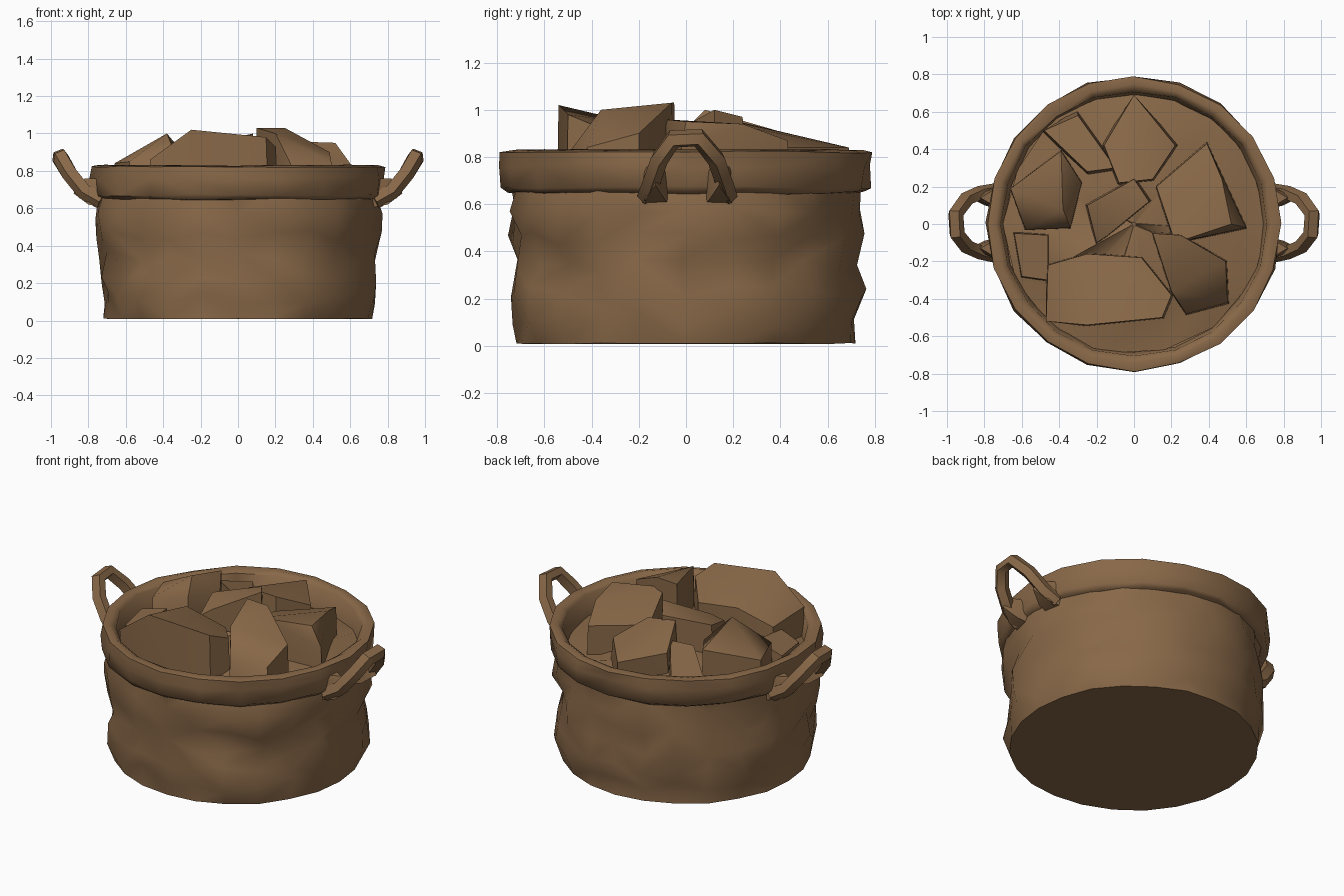
import bpy, bmesh, math, random
from mathutils import Vector

if "Cube" in bpy.data.objects:
    bpy.data.objects.remove(bpy.data.objects["Cube"])

random.seed(4)
brown = bpy.data.materials.new("brown")
brown.diffuse_color = (0.25, 0.14, 0.065, 1)
brown.use_nodes = True
brown.node_tree.nodes["Principled BSDF"].inputs["Base Color"].default_value = brown.diffuse_color


def add(name, bm, angle=50):
    bmesh.ops.recalc_face_normals(bm, faces=bm.faces[:])
    me = bpy.data.meshes.new(name)
    bm.to_mesh(me)
    bm.free()
    ob = bpy.data.objects.new(name, me)
    bpy.context.collection.objects.link(ob)
    me.materials.append(brown)
    bpy.ops.object.select_all(action='DESELECT')
    ob.select_set(True)
    bpy.context.view_layer.objects.active = ob
    bpy.ops.object.shade_smooth_by_angle(angle=math.radians(angle))
    return ob


def lathe(name, profile, n, jitter, closed=False, cap=False, angle=50):
    """Revolve (radius, z, roughness) points, roughening each ring."""
    bm = bmesh.new()
    rings = []
    for r, z, rough in profile:
        ring = []
        for i in range(n):
            j = jitter * rough
            a = (i + random.uniform(-4, 4) * j) * math.tau / n
            rr = r + random.uniform(-j, j)
            zz = z + random.uniform(-1, 1) * j
            ring.append(bm.verts.new((rr * math.cos(a), rr * math.sin(a), zz)))
        rings.append(ring)
    pairs = list(zip(rings, rings[1:]))
    if closed:
        pairs.append((rings[-1], rings[0]))
    for a, b in pairs:
        for i in range(n):
            k = (i + 1) % n
            q = (a[i], a[k], b[k], b[i])
            if random.random() < 0.5:
                bm.faces.new((q[0], q[1], q[2]))
                bm.faces.new((q[0], q[2], q[3]))
            else:
                bm.faces.new((q[1], q[2], q[3]))
                bm.faces.new((q[1], q[3], q[0]))
    if cap:
        bm.faces.new(rings[0])
    return add(name, bm, angle)


# Rough pot wall with closed base
lathe("pot_body", [(0.72, 0.01, 0.1), (0.735, 0.12, 1), (0.735, 0.23, 1),
                   (0.735, 0.34, 1), (0.75, 0.45, 1), (0.75, 0.56, 0.9),
                   (0.74, 0.68, 0.2)], 24, 0.032, cap=True)

# Thick rim band
lathe("rim", [(0.755, 0.65, 0.6), (0.782, 0.67, 0.6), (0.787, 0.76, 0.8),
              (0.785, 0.822, 0.5), (0.745, 0.83, 0.3), (0.71, 0.81, 0.6),
              (0.69, 0.64, 0.6)], 20, 0.012, closed=True, angle=55)

# Uneven surface of the filling
lathe("filling", [(0.70, 0.68, 0.3), (0.5, 0.72, 1), (0.25, 0.75, 1),
                  (0.01, 0.76, 0.1)], 14, 0.05)


# Faceted chunks: hull of top points over a widened, sunken footprint
def chunk(name, tops, spread=1.15):
    bm = bmesh.new()
    c = sum((Vector(p) for p in tops), Vector()) / len(tops)
    for p in tops:
        bm.verts.new(p)
        x, y = c.x + (p[0] - c.x) * spread, c.y + (p[1] - c.y) * spread
        f = min(1, 0.69 / max(math.hypot(x, y), 0.01))
        bm.verts.new((x * f, y * f, 0.62))
    res = bmesh.ops.convex_hull(bm, input=bm.verts[:])
    loose = [v for v in bm.verts if not v.link_faces]
    bmesh.ops.delete(bm, geom=loose, context='VERTS')
    add(name, bm, 45)


chunk("chunk_front", [(-0.47, -0.52, 0.86), (-0.25, -0.54, 1.02), (0.15, -0.5, 0.98),
                      (0.2, -0.38, 0.93), (0.04, -0.18, 0.88), (-0.25, -0.16, 0.93),
                      (-0.46, -0.22, 0.84)], 1.04)
chunk("chunk_left", [(-0.66, 0.19, 0.84), (-0.39, 0.39, 0.91), (-0.28, 0.22, 0.88),
                     (-0.38, 0.08, 1.0), (-0.34, -0.02, 0.9), (-0.58, -0.03, 0.85)], 1.03)
chunk("chunk_right", [(0.12, 0.2, 0.86), (0.39, 0.43, 0.87), (0.47, 0.24, 0.94),
                      (0.6, -0.02, 0.84), (0.52, 0.0, 0.95), (0.22, -0.1, 0.96)], 1.04)
chunk("chunk_front_right", [(0.1, -0.05, 1.03), (0.25, -0.06, 1.03), (0.2, -0.36, 1.0),
                            (0.49, -0.2, 0.9), (0.5, -0.42, 0.84), (0.28, -0.48, 0.84)], 1.05)
chunk("chunk_back", [(0.0, 0.69, 0.84), (-0.16, 0.42, 0.84), (0.0, 0.36, 0.89),
                     (0.22, 0.42, 0.84), (0.1, 0.24, 0.93), (-0.08, 0.22, 0.95)], 1.1)
chunk("chunk_back_left", [(-0.48, 0.5, 0.78), (-0.3, 0.58, 0.79), (-0.1, 0.3, 0.86),
                          (-0.25, 0.28, 0.86)], 1.2)
chunk("chunk_middle", [(-0.25, 0.1, 0.92), (0.0, 0.24, 0.97), (0.08, 0.12, 1.0),
                       (-0.14, -0.06, 0.9), (-0.2, -0.1, 0.86)], 1.1)
chunk("chunk_front_left", [(-0.64, -0.05, 0.77), (-0.46, -0.06, 0.82), (-0.46, -0.3, 0.8),
                           (-0.6, -0.28, 0.76)], 1.1)


# Looped side handles leaning outwards
def handle(name, s):
    pts = [(0.73, -0.17, 0.64), (0.82, -0.15, 0.69), (0.9, -0.115, 0.79),
           (0.948, -0.055, 0.875), (0.955, 0.055, 0.88), (0.9, 0.13, 0.79),
           (0.82, 0.165, 0.69), (0.73, 0.18, 0.64)]
    bm = bmesh.new()
    rings = []
    P = [Vector((s * x, y, z)) for x, y, z in pts]
    out = Vector((s * 0.8, 0, -0.6))
    for i, p in enumerate(P):
        t = (P[min(i + 1, 7)] - P[max(i - 1, 0)]).normalized()
        u = (out - t * out.dot(t)).normalized()
        v = t.cross(u)
        rings.append([bm.verts.new(p + u * math.cos(a) * 0.046 + v * math.sin(a) * 0.04)
                      for a in (k * math.tau / 5 for k in range(5))])
    for a, b in zip(rings, rings[1:]):
        for k in range(5):
            bm.faces.new((a[k], a[(k + 1) % 5], b[(k + 1) % 5], b[k]))
    bm.faces.new(rings[0])
    bm.faces.new(rings[-1])
    add(name, bm, 50)


# Bracket swelling where each handle meets the wall
def bracket(name, s, y):
    bm = bmesh.new()
    for p in [(0.7, -0.06, 0.6), (0.7, 0.06, 0.6), (0.8, -0.04, 0.62), (0.8, 0.04, 0.62),
              (0.88, 0, 0.68), (0.72, -0.06, 0.76), (0.72, 0.06, 0.76), (0.82, 0, 0.76)]:
        bm.verts.new((s * p[0], y + p[1], p[2]))
    bmesh.ops.convex_hull(bm, input=bm.verts[:])
    add(name, bm, 50)


for side, s in (("left", -1), ("right", 1)):
    handle(side + "_handle", s)
    for end, y in (("front", -0.13), ("back", 0.14)):
        bracket(f"{side}_{end}_bracket", s, y)
